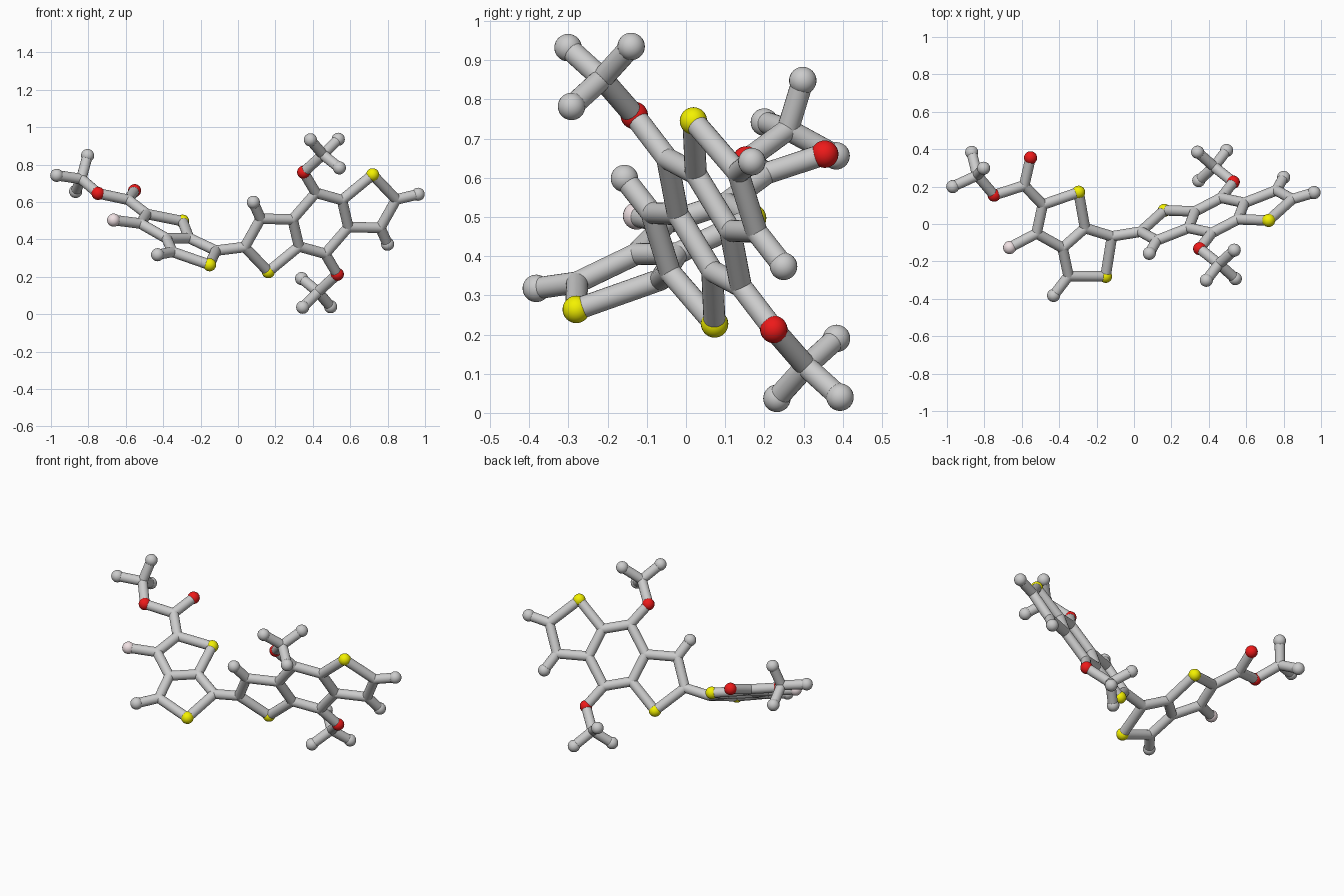
import bpy, math
from mathutils import Vector

if "Cube" in bpy.data.objects:
    bpy.data.objects.remove(bpy.data.objects["Cube"])

BOND_R, BALL_R = 0.028, 0.035

def material(name, col):
    m = bpy.data.materials.new(name)
    m.diffuse_color = (*col, 1)
    m.use_nodes = True
    m.node_tree.nodes["Principled BSDF"].inputs["Base Color"].default_value = m.diffuse_color
    return m

COLOURS = {
    "sulfur": material("yellow", (0.90, 0.88, 0.0)),
    "oxygen": material("red", (0.85, 0.01, 0.01)),
    "fluorine": material("pale_pink", (0.88, 0.76, 0.78)),
}

atoms = {}   # key -> (kind, position)
bonds = []   # pairs of keys

def atom(key, kind, x, y, z):
    atoms[key] = (kind, Vector((x, y, z)))

# Three-ring unit: one half, repeated by inversion through its centre
centre = Vector((0.441, 0.046, 0.486))
half = {
    "S": ("sulfur", (0.279, -0.027, 0.259)),
    "C2": ("joint", (0.405, 0.087, 0.127)),
    "C3": ("joint", (0.320, 0.134, -0.024)),
    "M": ("carbon", (0.359, 0.203, -0.112)),
    "C4": ("joint", (0.149, 0.067, -0.021)),
    "C5": ("joint", (0.115, -0.021, 0.124)),
    "C6": ("joint", (-0.025, -0.094, 0.163)),
    "O": ("oxygen", (-0.090, -0.178, 0.273)),
    "P": ("joint", (0.013, -0.260, 0.367)),
    "A": ("carbon", (-0.054, -0.347, 0.446)),
    "B": ("carbon", (0.095, -0.186, 0.449)),
    "D": ("carbon", (0.101, -0.338, 0.296)),
}
half_bonds = "C6-C5 C5-C4 C5-S S-C2 C2-C3 C3-C4 C3-M C6-O O-P P-A P-B P-D"
for tag, sign in (("+", 1), ("-", -1)):
    for k, (kind, off) in half.items():
        atom(k + tag, kind, *(centre + sign * Vector(off)))
    bonds += [tuple(k + tag for k in b.split("-")) for b in half_bonds.split()]
bonds += [("C4+", "C6-"), ("C4-", "C6+")]
atom("E", "carbon", 0.963, 0.168, 0.641)
bonds.append(("C2+", "E"))

# Tilted two-ring unit: its flat atoms lie in one plane
def flat(key, kind, x, y):
    atom(key, kind, x, y, 0.497 - 0.343 * (x + 0.296) + 0.408 * (y - 0.17))

flat("L", "joint", -0.118, -0.066)
flat("S3", "sulfur", -0.296, 0.170)
flat("S4", "sulfur", -0.152, -0.280)
flat("R1", "joint", -0.488, 0.103)
flat("R2", "joint", -0.521, -0.050)
flat("R3", "joint", -0.382, -0.128)
flat("R4", "joint", -0.262, -0.022)
flat("R5", "joint", -0.350, -0.278)
flat("F", "fluorine", -0.665, -0.126)
flat("M2", "carbon", -0.430, -0.382)
flat("CE", "joint", -0.587, 0.206)
flat("O2", "oxygen", -0.553, 0.354)
flat("O3", "oxygen", -0.748, 0.154)
# Three-armed end group
atom("T", "joint", -0.838, 0.260, 0.723)
atom("T1", "carbon", -0.804, 0.298, 0.848)
atom("T2", "carbon", -0.969, 0.200, 0.742)
atom("T3", "carbon", -0.868, 0.383, 0.656)
bonds += [tuple(b.split("-")) for b in (
    "L-S4 S4-R5 R5-R3 R3-R4 R4-L R4-S3 S3-R1 R1-R2 R2-R3 R5-M2 R2-F "
    "R1-CE CE-O2 CE-O3 O3-T T-T1 T-T2 T-T3").split()]

# Link between the two units
bonds.append(("C2-", "L"))

def finish(name):
    ob = bpy.context.object
    ob.name = name
    bpy.ops.object.shade_smooth_by_angle(angle=math.radians(40))
    return ob

# Balls
for kind, p in atoms.values():
    r = BOND_R if kind == "joint" else BALL_R
    bpy.ops.mesh.primitive_uv_sphere_add(segments=24, ring_count=16, radius=r, location=p)
    ob = finish(kind + "_ball")
    if kind in COLOURS:
        ob.data.materials.append(COLOURS[kind])

# Sticks
for a, b in bonds:
    p, q = atoms[a][1], atoms[b][1]
    d = q - p
    bpy.ops.mesh.primitive_cylinder_add(
        vertices=20, radius=BOND_R, depth=d.length, location=(p + q) / 2,
        rotation=d.to_track_quat('Z', 'Y').to_euler())
    finish("bond_stick")
